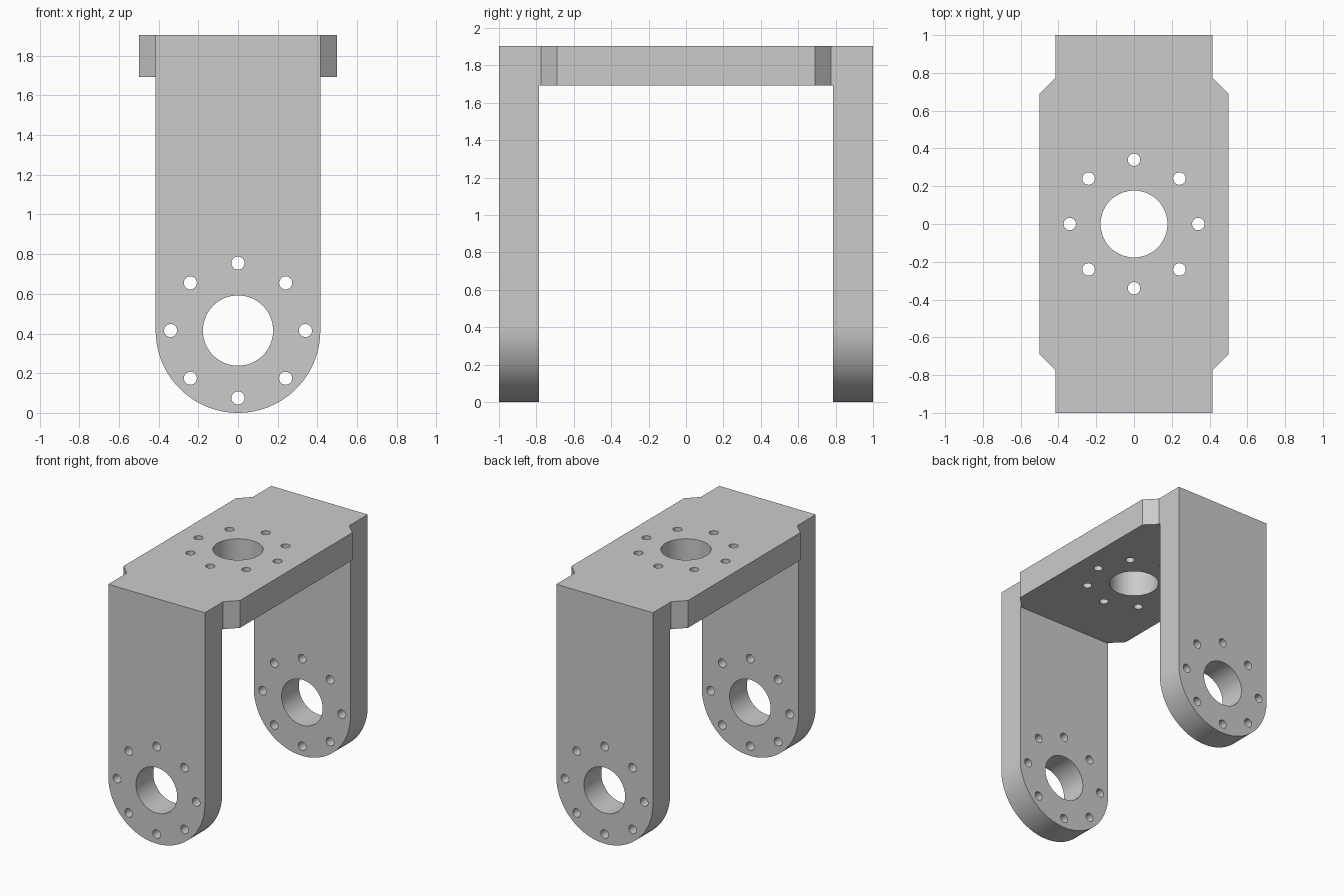
import bpy, bmesh, math
from mathutils import Matrix, Vector

if "Cube" in bpy.data.objects:
    bpy.data.objects.remove(bpy.data.objects["Cube"])

HALF_W, T, TOP = 0.415, 0.213, 1.905   # arm half width, thickness, height
BORE_R, BOLT_R, BOLT_CIRCLE = 0.177, 0.033, 0.34
AXIS_Z = HALF_W


def circle(r, cx=0, cy=0, n=32):
    return [(cx + r * math.cos(2 * math.pi * i / n),
             cy + r * math.sin(2 * math.pi * i / n)) for i in range(n)]


def prism(name, profiles, depth, matrix):
    """Extrude closed 2D profiles along local z, then place with matrix."""
    bm = bmesh.new()
    for prof in profiles:
        face = bm.faces.new([bm.verts.new((x, y, 0)) for x, y in prof])
        out = bmesh.ops.extrude_face_region(bm, geom=[face], use_keep_orig=True)
        moved = [v for v in out["geom"] if isinstance(v, bmesh.types.BMVert)]
        bmesh.ops.translate(bm, verts=moved, vec=Vector((0, 0, depth)))
    bm.transform(matrix)
    bmesh.ops.recalc_face_normals(bm, faces=bm.faces)
    mesh = bpy.data.meshes.new(name)
    bm.to_mesh(mesh)
    bm.free()
    obj = bpy.data.objects.new(name, mesh)
    bpy.context.collection.objects.link(obj)
    return obj


def boolean(target, tool, operation):
    mod = target.modifiers.new(operation, 'BOOLEAN')
    mod.operation, mod.object, mod.solver = operation, tool, 'EXACT'
    bpy.context.view_layer.objects.active = target
    bpy.ops.object.modifier_apply(modifier=mod.name)
    bpy.data.objects.remove(tool)


def upright(y):
    """Local (x, y, z) -> world (x, -z, y), starting at the given y."""
    return Matrix.Translation((0, y, 0)) @ Matrix.Rotation(math.pi / 2, 4, 'X')


# Top plate with chamfered wider middle
quarter = [(0.5, 0.69), (HALF_W, 0.775), (HALF_W, 1 - T)]
outline = (quarter + [(-x, y) for x, y in reversed(quarter)]
           + [(-x, -y) for x, y in quarter]
           + [(x, -y) for x, y in reversed(quarter)])
bracket = prism("bracket", [outline], T, Matrix.Translation((0, 0, TOP - T)))

# Two arms with rounded lower ends
arc = [(HALF_W * math.cos(a), AXIS_Z + HALF_W * math.sin(a))
       for a in (math.pi + math.pi * i / 48 for i in range(49))]
arm = arc + [(HALF_W, TOP), (-HALF_W, TOP)]
for start in (1, -1 + T):
    boolean(bracket, prism("arm", [arm], T, upright(start)), 'UNION')

# Central bore and ring of eight bolt holes, through plate and both arms
def hole_pattern(cy):
    ring = [circle(BOLT_R, BOLT_CIRCLE * math.cos(k * math.pi / 4),
                   cy + BOLT_CIRCLE * math.sin(k * math.pi / 4), 24)
            for k in range(8)]
    return [circle(BORE_R, 0, cy, 64)] + ring

boolean(bracket, prism("plate_holes", hole_pattern(0), 0.6,
                       Matrix.Translation((0, 0, 1.5))), 'DIFFERENCE')
boolean(bracket, prism("arm_holes", hole_pattern(AXIS_Z), 2.4,
                       upright(1.2)), 'DIFFERENCE')

# Smooth the round surfaces, keep the edges sharp
bpy.ops.object.select_all(action='DESELECT')
bracket.select_set(True)
bpy.context.view_layer.objects.active = bracket
bpy.ops.object.shade_smooth_by_angle(angle=math.radians(30))
